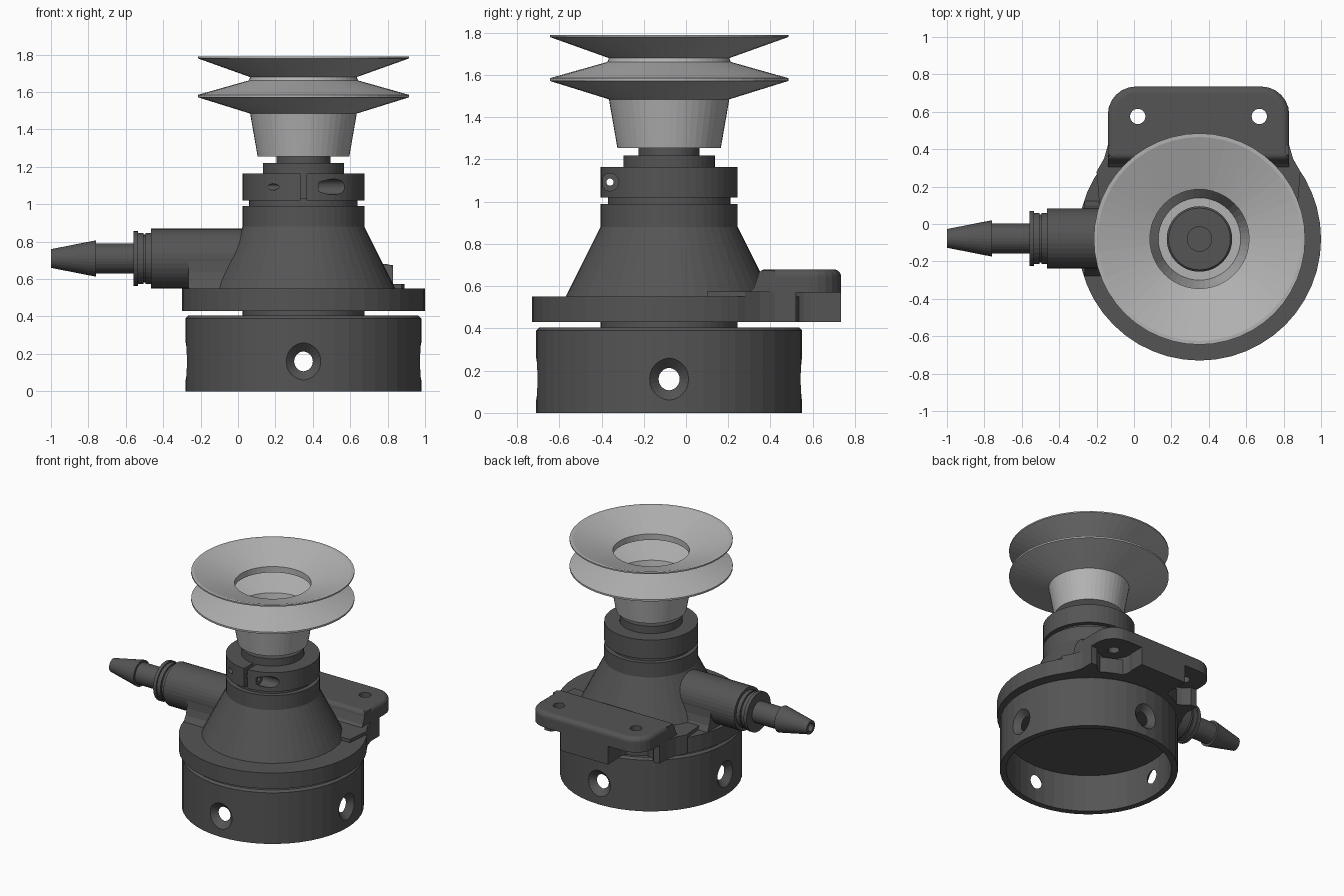
import bpy, bmesh
from math import cos, sin, pi, radians
from mathutils import Matrix

if "Cube" in bpy.data.objects:
    bpy.data.objects.remove(bpy.data.objects["Cube"])

CX, CY = 0.35, -0.08          # main vertical axis
SEG = 48


def material(name, v):
    m = bpy.data.materials.new(name)
    m.diffuse_color = (v, v, v, 1)
    m.use_nodes = True
    m.node_tree.nodes["Principled BSDF"].inputs["Base Color"].default_value = m.diffuse_color
    return m


DARK = material("dark_grey", 0.09)
LIGHT = material("light_grey", 0.45)


def finish(name, bm, mat, matrix):
    bmesh.ops.remove_doubles(bm, verts=bm.verts, dist=1e-5)
    bmesh.ops.recalc_face_normals(bm, faces=bm.faces)
    bm.transform(matrix)
    me = bpy.data.meshes.new(name)
    bm.to_mesh(me)
    bm.free()
    me.materials.append(mat)
    ob = bpy.data.objects.new(name, me)
    bpy.context.collection.objects.link(ob)
    return ob


def lathe(name, profile, matrix=None, mat=DARK, seg=SEG):
    """Revolve a closed (radius, height) profile around local z."""
    if matrix is None:
        matrix = Matrix.Translation((CX, CY, 0))
    bm = bmesh.new()
    rings = [[bm.verts.new((r * cos(2 * pi * j / seg), r * sin(2 * pi * j / seg), z))
              for j in range(seg)] for r, z in profile]
    n = len(profile)
    for i in range(n):
        k = (i + 1) % n
        if profile[i][0] == 0 and profile[k][0] == 0:
            continue
        for j in range(seg):
            m = (j + 1) % seg
            bm.faces.new((rings[i][j], rings[i][m], rings[k][m], rings[k][j]))
    return finish(name, bm, mat, matrix)


def prism(name, pts, z0, z1, matrix=Matrix(), bevel=0):
    """Extrude a 2D outline from z0 to z1, optionally rounding the top edge."""
    bm = bmesh.new()
    face = bm.faces.new([bm.verts.new((x, y, z0)) for x, y in pts])
    ext = bmesh.ops.extrude_face_region(bm, geom=[face])["geom"]
    top = [v for v in ext if isinstance(v, bmesh.types.BMVert)]
    bmesh.ops.translate(bm, vec=(0, 0, z1 - z0), verts=top)
    if bevel:
        s = set(top)
        edges = [e for e in bm.edges if e.verts[0] in s and e.verts[1] in s]
        bmesh.ops.bevel(bm, geom=edges, offset=bevel, segments=4, profile=0.5, affect='EDGES')
    return finish(name, bm, DARK, matrix)


def box(name, x0, x1, y0, y1, z0, z1):
    return prism(name, [(x0, y0), (x1, y0), (x1, y1), (x0, y1)], z0, z1)


def cut(ob, cutters):
    for c in cutters:
        c.hide_render = True
        m = ob.modifiers.new("cut", 'BOOLEAN')
        m.operation, m.solver, m.object = 'DIFFERENCE', 'EXACT', c
        bpy.context.view_layer.objects.active = ob
        bpy.ops.object.modifier_apply(modifier=m.name)
        bpy.data.objects.remove(c)


def at(x, y, z=0):
    return Matrix.Translation((x, y, z))


# Base ring: open cup with four countersunk radial holes
base = lathe("base_ring", [(0.585, 0), (0.63, 0), (0.63, 0.39), (0.615, 0.405),
                           (0, 0.405), (0, 0.29), (0.585, 0.29)])
sink = [(0, 0.5), (0.043, 0.5), (0.043, 0.575), (0.105, 0.635), (0.105, 0.7), (0, 0.7)]
cut(base, [lathe("hole_cutter", sink, at(CX, CY, 0.16) @ Matrix.Rotation(i * pi / 2, 4, 'Z')
                 @ Matrix.Rotation(pi / 2, 4, 'Y'), seg=24) for i in range(4)])

# Flange, conical housing and necks
lathe("housing", [(0, 0.39), (0.325, 0.39), (0.325, 0.43), (0.65, 0.43), (0.65, 0.55),
                  (0.49, 0.55), (0.325, 0.88), (0.325, 0.99), (0.29, 0.99),
                  (0.29, 1.03), (0, 1.03)])

# Split clamp collar with slot and cross screw hole
collar = lathe("clamp_collar", [(0.218, 1.02), (0.325, 1.02), (0.325, 1.165), (0.218, 1.165)])
cut(collar, [
    box("slot_cutter", 0.335, 0.365, -0.5, -0.25, 1.0, 1.2),
    lathe("screw_cutter", [(0, -0.4), (0.017, -0.4), (0.017, 0.08), (0.042, 0.08),
                           (0.042, 0.4), (0, 0.4)],
          at(CX, -0.36, 1.093) @ Matrix.Rotation(pi / 2, 4, 'Y'), seg=20)])

# Inner sleeve and the nipple that holds the cup
lathe("sleeve_and_nipple", [(0, 1.02), (0.217, 1.02), (0.217, 1.22), (0.145, 1.22),
                            (0.145, 1.28), (0.175, 1.285), (0.175, 1.32), (0.165, 1.33),
                            (0.065, 1.33), (0.065, 1.1), (0, 1.1)])

# Bellows suction cup: outside going up, inside going down
lathe("suction_cup", [(0.145, 1.255), (0.245, 1.255), (0.285, 1.485), (0.565, 1.572),
                      (0.565, 1.585), (0.292, 1.662), (0.285, 1.68), (0.565, 1.78),
                      (0.565, 1.79), (0.545, 1.79), (0.265, 1.70), (0.265, 1.655),
                      (0.535, 1.578), (0.265, 1.50), (0.22, 1.283), (0.145, 1.283)], mat=LIGHT)

# Side port and barbed hose fitting, revolved along -x
port_axis = at(0, -0.077, 0.71) @ Matrix.Rotation(-pi / 2, 4, 'Y')
lathe("side_port", [(0, -0.3), (0.16, -0.3), (0.16, 0.465), (0, 0.465)], port_axis, seg=36)
lathe("hose_barb", [(0, 0.45), (0.137, 0.45), (0.137, 0.495), (0.128, 0.495), (0.128, 0.505),
                    (0.137, 0.505), (0.137, 0.535), (0.147, 0.535), (0.147, 0.56), (0.08, 0.56),
                    (0.08, 0.76), (0.097, 0.76), (0.05, 1.0), (0.03, 1.0), (0.03, 0.6),
                    (0, 0.6)], port_axis, seg=32)

# Filleted saddle joining the port to the flange
half = [(0.2, 0.5), (0.2, 0.55), (0.175, 0.59), (0.162, 0.64), (0.158, 0.71)]
saddle = half + [(-y, z) for y, z in reversed(half)]
YZX = Matrix(((0, 0, 1, 0), (1, 0, 0, 0), (0, 1, 0, 0), (0, 0, 0, 1)))   # (y, z) extruded in x
prism("port_saddle", saddle, -0.265, 0.05, at(0, -0.077) @ YZX)

# Mounting bracket: rounded plate, flared lower block with bolt pockets, ramp onto flange
BX, W, YB, R = 0.345, 0.485, 0.735, 0.15
arc = [(W - R + R * cos(radians(a)), YB - R + R * sin(radians(a))) for a in range(0, 91, 15)]


def outline(lower):
    right = lower + arc
    return [(BX + x, y) for x, y in right] + [(BX - x, y) for x, y in reversed(right)]


plate = prism("bracket_plate", outline([(W, 0.34)]), 0.57, 0.68, bevel=0.035)
block = prism("bracket_block", outline([(0.53, 0.1), (0.545, 0.28), (0.505, 0.35), (W, 0.42)]),
              0.43, 0.575)
prism("bracket_ramp", [(0.28, 0.5), (0.42, 0.5), (0.42, 0.675), (0.37, 0.675), (0.34, 0.645),
                       (0.32, 0.59), (0.28, 0.55)], BX - W, BX + W, YZX)


def rod(r, x, y, z0, z1):
    return lathe("rod_cutter", [(0, z0), (r, z0), (r, z1), (0, z1)], at(x, y), seg=24)


for s in (-1, 1):
    hx = BX + s * 0.325
    cut(plate, [rod(0.041, hx, 0.575, 0.3, 0.9)])
    xs = sorted((hx - s * 0.02, hx + s * 0.4))
    cut(block, [rod(0.13, hx, 0.59, 0.3, 0.9),
                box("corner_cutter", xs[0], xs[1], 0.52, 0.9, 0.3, 0.9),
                box("back_cutter", hx - 0.125, hx + 0.125, 0.6, 0.9, 0.3, 0.9)])
